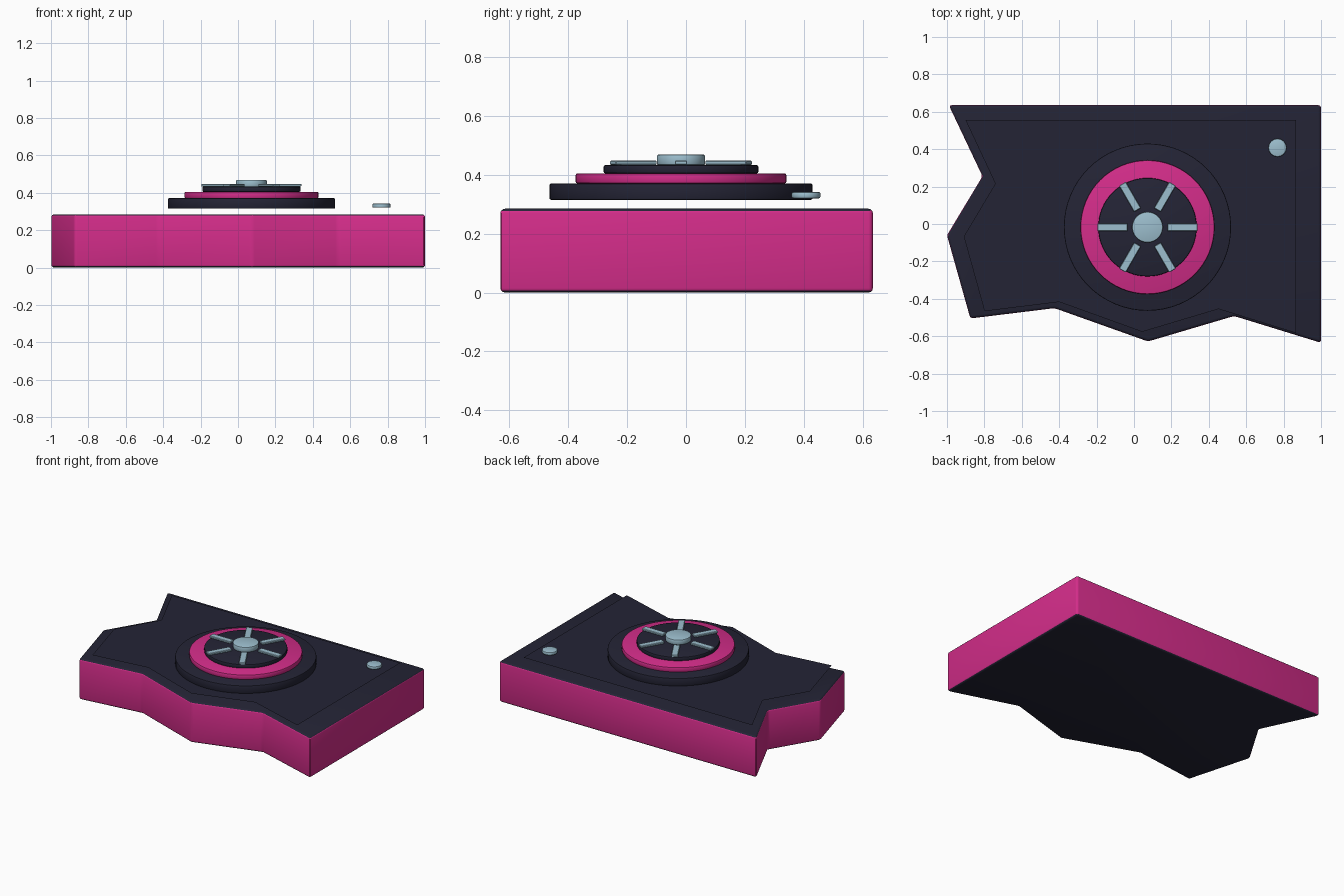
import bpy, bmesh, math
from mathutils import Matrix

if "Cube" in bpy.data.objects:
    bpy.data.objects.remove(bpy.data.objects["Cube"])


def material(name, rgb):
    m = bpy.data.materials.new(name)
    m.diffuse_color = (*rgb, 1)
    m.use_nodes = True
    m.node_tree.nodes["Principled BSDF"].inputs["Base Color"].default_value = m.diffuse_color
    return m


PINK = material("pink", (0.66, 0.026, 0.255))
DARK = material("dark navy", (0.0176, 0.0176, 0.036))
BLUE = material("pale blue", (0.335, 0.52, 0.62))

OUTLINE = [(-0.99, 0.635), (-0.81, 0.255), (-1.0, -0.06), (-0.875, -0.505),
           (-0.425, -0.45), (0.075, -0.628), (0.535, -0.492), (1.0, -0.635),
           (1.0, 0.635)]
CX, CY = 0.072, -0.017      # wheel centre


def finish(bm, name, mats, smooth=True):
    bmesh.ops.recalc_face_normals(bm, faces=bm.faces)
    me = bpy.data.meshes.new(name)
    bm.to_mesh(me)
    bm.free()
    ob = bpy.data.objects.new(name, me)
    bpy.context.collection.objects.link(ob)
    for m in mats:
        me.materials.append(m)
    if smooth:
        bpy.ops.object.select_all(action='DESELECT')
        ob.select_set(True)
        bpy.context.view_layer.objects.active = ob
        bpy.ops.object.shade_smooth_by_angle(angle=math.radians(35))
    return ob


def disc(name, x, y, r, z0, z1, mat, bevel=0.006, sides=64):
    bm = bmesh.new()
    bmesh.ops.create_cone(bm, cap_ends=True, segments=sides, radius1=r, radius2=r,
                          depth=z1 - z0,
                          matrix=Matrix.Translation((x, y, (z0 + z1) / 2)))
    rims = [e for e in bm.edges if abs(e.verts[0].co.z - e.verts[1].co.z) < 1e-5]
    bmesh.ops.bevel(bm, geom=rims, offset=bevel, segments=2, profile=0.5, affect='EDGES')
    return finish(bm, name, [mat])


# Slab body: pink sides, dark top and bottom
bm = bmesh.new()
base = bm.faces.new([bm.verts.new((x, y, 0)) for x, y in OUTLINE])
ext = bmesh.ops.extrude_face_region(bm, geom=[base], use_keep_orig=True)
for v in ext["geom"]:
    if isinstance(v, bmesh.types.BMVert):
        v.co.z = 0.285
bmesh.ops.recalc_face_normals(bm, faces=bm.faces)
bmesh.ops.bevel(bm, geom=bm.edges[:], offset=0.015, segments=3, profile=0.5, affect='EDGES')
bm.normal_update()
for f in bm.faces:
    f.material_index = 1 if abs(f.normal.z) > 0.6 else 0
finish(bm, "slab_body", [PINK, DARK])

# Thin inset panel above the slab
bm = bmesh.new()
bm.faces.new([bm.verts.new((0.8875 * x - 0.0225, 0.897 * y - 0.013, 0.315))
              for x, y in reversed(OUTLINE)])
finish(bm, "top_panel", [DARK], smooth=False)

# Stepped wheel
disc("wheel_base", CX, CY, 0.447, 0.315, 0.371, DARK)
disc("wheel_ring", CX, CY, 0.358, 0.371, 0.405, PINK)
disc("wheel_face", CX, CY, 0.263, 0.405, 0.433, DARK)
disc("wheel_hub", CX, CY, 0.082, 0.433, 0.469, BLUE)

# Six spokes around the hub
for i in range(6):
    bm = bmesh.new()
    bmesh.ops.create_cube(bm, size=1, matrix=Matrix.Translation((CX, CY, 0.441))
                          @ Matrix.Rotation(i * math.pi / 3, 4, 'Z')
                          @ Matrix.Translation((0.187, 0, 0))
                          @ Matrix.Diagonal((0.162, 0.042, 0.014, 1)))
    bmesh.ops.bevel(bm, geom=bm.edges[:], offset=0.003, segments=1, affect='EDGES')
    finish(bm, f"spoke_{i + 1}", [BLUE])

# Corner button
disc("corner_button", 0.767, 0.408, 0.049, 0.32, 0.342, BLUE, sides=16)
